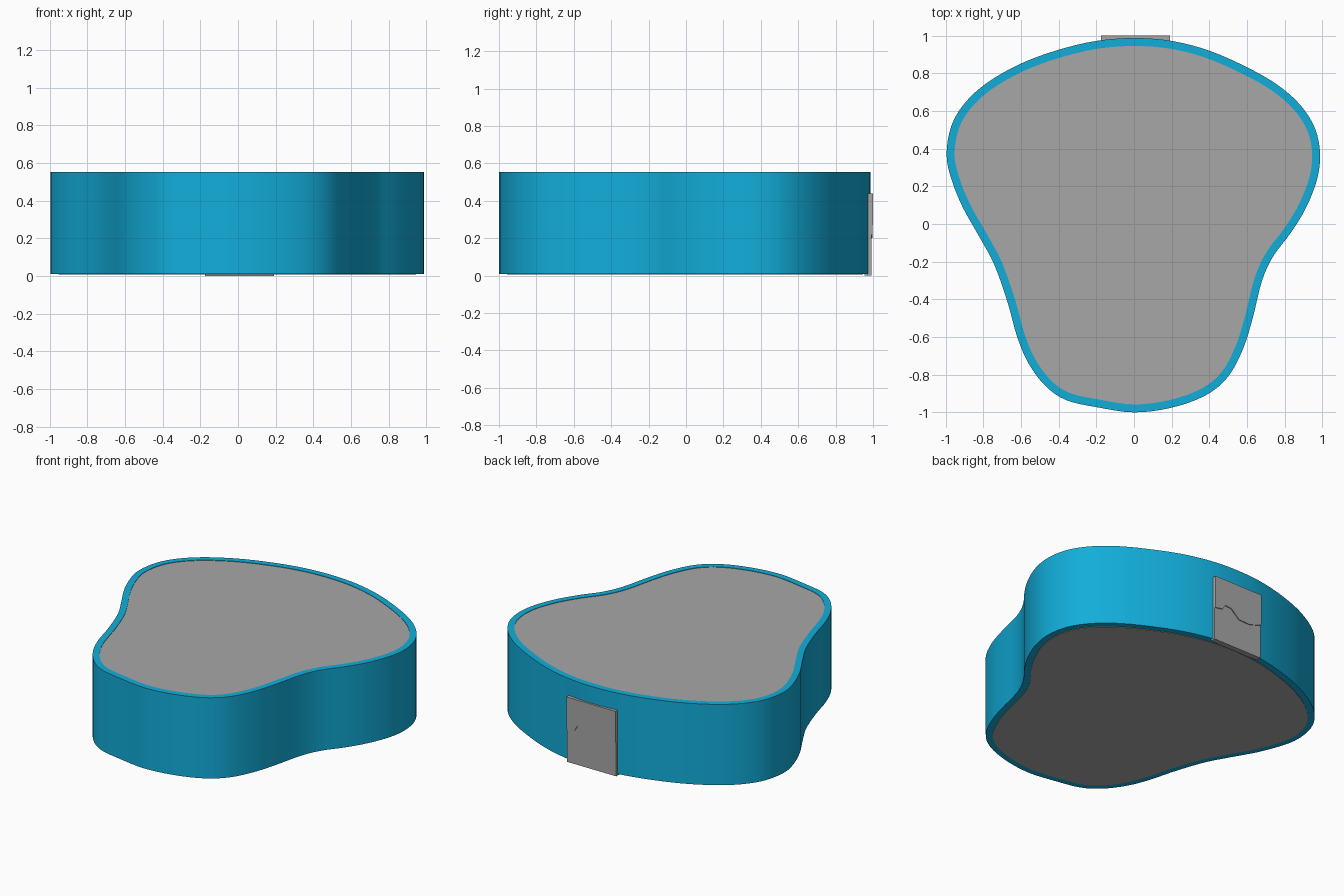
import bpy, bmesh
from mathutils import Vector

if "Cube" in bpy.data.objects:
    bpy.data.objects.remove(bpy.data.objects["Cube"])


def material(name, rgb):
    m = bpy.data.materials.new(name)
    m.diffuse_color = (*rgb, 1)
    m.use_nodes = True
    m.node_tree.nodes["Principled BSDF"].inputs["Base Color"].default_value = m.diffuse_color
    return m


blue = material("bright blue", (0.006, 0.42, 0.70))
grey = material("grey", (0.39, 0.39, 0.39))

# Outline control points, clockwise from the back
OUTLINE = [(0, .987), (.2, .972), (.4, .92), (.6, .832), (.76, .74), (.88, .635),
           (.96, .51), (.988, .37), (.97, .23), (.91, .08), (.83, -.05),
           (.74, -.17), (.68, -.30), (.63, -.5), (.58, -.66), (.5, -.81),
           (.38, -.91), (.2, -.975), (0, -1), (-.2, -.972), (-.36, -.935),
           (-.47, -.86), (-.56, -.74), (-.62, -.6), (-.67, -.42), (-.74, -.22),
           (-.82, -.07), (-.91, .09), (-.97, .24), (-.995, .37), (-.97, .52),
           (-.9, .64), (-.78, .75), (-.6, .852), (-.4, .925), (-.2, .972)]


def smooth_loop(pts, steps=4):
    """Closed spline through the control points."""
    p = [Vector(q) for q in pts]
    n, out = len(p), []
    for i in range(n):
        a, b, c, d = (p[(i + k) % n] for k in (-1, 0, 1, 2))
        for s in range(steps):
            t = s / steps
            out.append(0.5 * (2 * b + (c - a) * t + (2 * a - 5 * b + 4 * c - d) * t * t
                              + (3 * b - a - 3 * c + d) * t ** 3))
    return out


def inset(loop, w):
    out = []
    for i, p in enumerate(loop):
        t = (loop[(i + 1) % len(loop)] - loop[i - 1]).normalized()
        out.append(p + Vector((t.y, -t.x)) * w)
    return out


def finish(name, bm, mat):
    bmesh.ops.recalc_face_normals(bm, faces=bm.faces)
    me = bpy.data.meshes.new(name)
    bm.to_mesh(me)
    bm.free()
    me.materials.append(mat)
    ob = bpy.data.objects.new(name, me)
    bpy.context.collection.objects.link(ob)
    bpy.ops.object.select_all(action='DESELECT')
    ob.select_set(True)
    bpy.context.view_layer.objects.active = ob
    bpy.ops.object.shade_smooth_by_angle(angle=0.6)
    return ob


def prism(name, bottom, top, mat):
    """Solid between two matching rings of 3D points."""
    bm = bmesh.new()
    a = [bm.verts.new(v) for v in bottom]
    b = [bm.verts.new(v) for v in top]
    n = len(a)
    bm.faces.new(a)
    bm.faces.new(b)
    for i in range(n):
        j = (i + 1) % n
        bm.faces.new((a[i], a[j], b[j], b[i]))
    return finish(name, bm, mat)


outer = smooth_loop(OUTLINE)
inner = inset(outer, 0.042)
Z0, Z1 = 0.01, 0.553

# Blue wall with a narrow flat rim
bm = bmesh.new()
rings = [[bm.verts.new((p.x, p.y, z)) for p in loop]
         for loop, z in ((outer, Z0), (outer, Z1), (inner, Z1), (inner, Z0))]
n = len(outer)
for k in range(4):
    r, s = rings[k], rings[(k + 1) % 4]
    for i in range(n):
        j = (i + 1) % n
        bm.faces.new((r[i], r[j], s[j], s[i]))
finish("outer_wall", bm, blue)

# Grey core filling the wall
prism("core_fill", [(p.x, p.y, Z0 - 0.003) for p in inner],
      [(p.x, p.y, Z1 - 0.003) for p in inner], grey)

# Back plate, split in two by a jagged step
CRACK = [(.19, .22), (.13, .23), (.11, .264), (.06, .257), (0, .203),
         (-.085, .20), (-.175, .229)]


def plate(name, outline, lean):
    prism(name, [(x, .955, z) for x, z in outline],
          [(x, lean(z), z) for x, z in outline], grey)


plate("lower_back_plate", CRACK + [(-.175, 0), (.19, 0)], lambda z: .992)
plate("upper_back_plate", CRACK + [(-.175, .44), (.19, .44)],
      lambda z: .996 + .004 * z / .44)
